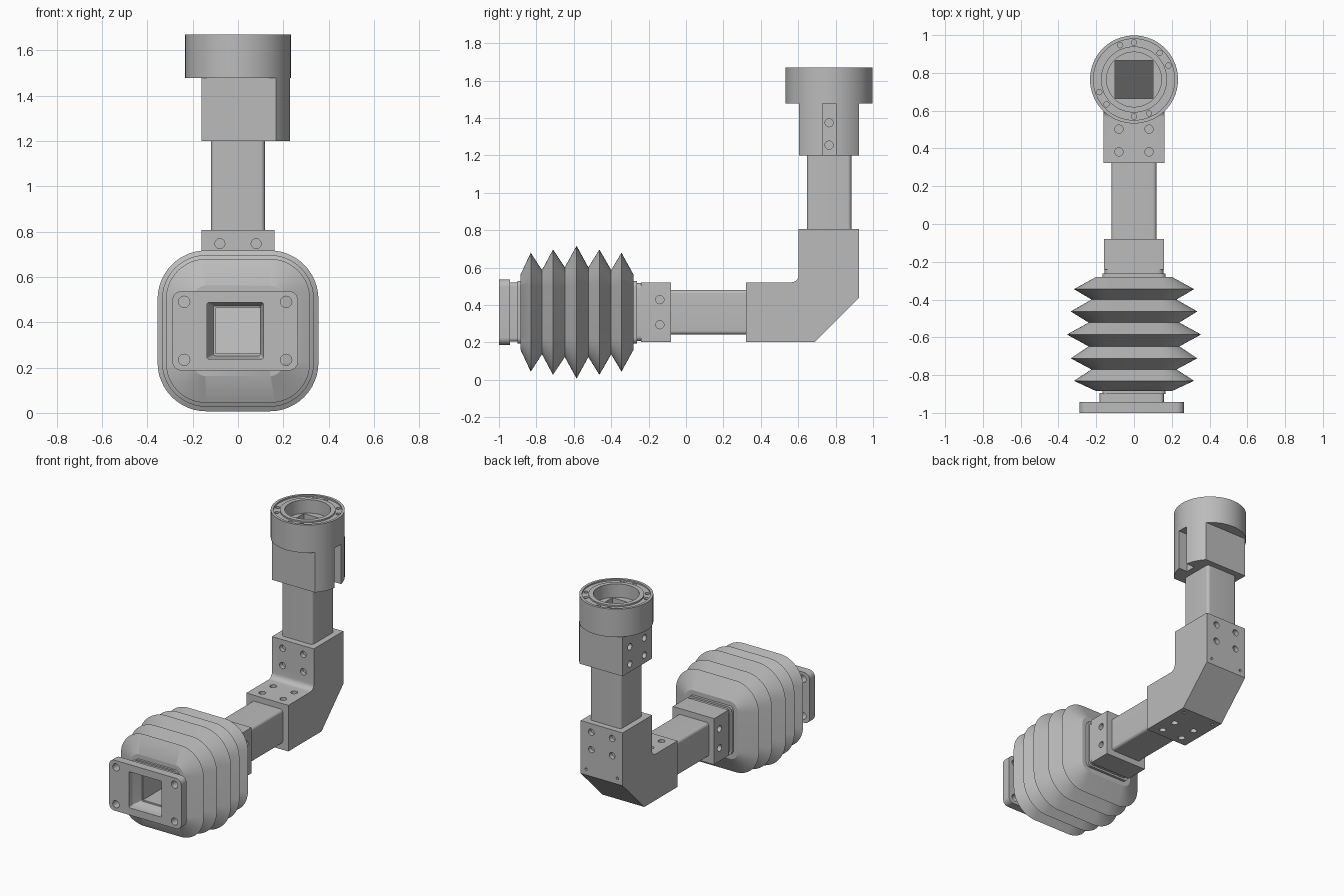
import bpy, bmesh
from math import sin, cos, pi, asin, radians
from mathutils import Vector, Matrix

if "Cube" in bpy.data.objects:
    bpy.data.objects.remove(bpy.data.objects["Cube"])

GREY = (0.5, 0.5, 0.5, 1)
mat = bpy.data.materials.new("plain grey")
mat.use_nodes = True
mat.diffuse_color = GREY
mat.node_tree.nodes["Principled BSDF"].inputs["Base Color"].default_value = GREY

AXIS_Z = 0.362   # height of the horizontal run
AXIS_Y = 0.765   # position of the upright run
CAP_R = 0.233


def finish(name, bm):
    """Turn a bmesh into an object in the scene."""
    bmesh.ops.recalc_face_normals(bm, faces=bm.faces)
    me = bpy.data.meshes.new(name)
    bm.to_mesh(me)
    bm.free()
    me.materials.append(mat)
    ob = bpy.data.objects.new(name, me)
    bpy.context.scene.collection.objects.link(ob)
    return ob


def loft(name, rings, loop=False):
    """Skin a series of point rings, capped at the ends or closed on itself."""
    bm = bmesh.new()
    vs = [[bm.verts.new(p) for p in ring] for ring in rings]
    n = len(vs[0])
    pairs = list(zip(vs, vs[1:])) + ([(vs[-1], vs[0])] if loop else [])
    for a, b in pairs:
        for i in range(n):
            j = (i + 1) % n
            bm.faces.new((a[i], a[j], b[j], b[i]))
    if not loop:
        bm.faces.new(vs[0])
        bm.faces.new(vs[-1])
    return finish(name, bm)


def rounded(hx, hy, r, steps=8):
    """Rounded rectangle outline."""
    pts = []
    for q, (sx, sy) in enumerate(((1, 1), (-1, 1), (-1, -1), (1, -1))):
        for k in range(steps + 1):
            a = (q + k / steps) * pi / 2
            pts.append((sx * (hx - r) + r * cos(a), sy * (hy - r) + r * sin(a)))
    return pts


def along_y(outline, y, cx=0):
    return [(cx + u, y, AXIS_Z + v) for u, v in outline]


def along_z(outline, z):
    return [(u, AXIS_Y + v, z) for u, v in outline]


def across_x(name, profile, half):
    return loft(name, [[(x, y, z) for y, z in profile] for x in (-half, half)])


def bar_y(name, y0, y1, hx, hz, r, cx=0):
    o = rounded(hx, hz, r)
    return loft(name, [along_y(o, y0, cx), along_y(o, y1, cx)])


def circle(r, n=64):
    return [(r * cos(2 * pi * i / n), r * sin(2 * pi * i / n)) for i in range(n)]


def drills(spots, r, depth=0.03):
    """Short cylinders centred on a surface point, along the given direction."""
    bm = bmesh.new()
    for point, direction in spots:
        rot = Vector(direction).to_track_quat('Z', 'Y').to_matrix().to_4x4()
        bmesh.ops.create_cone(bm, cap_ends=True, segments=20, radius1=r, radius2=r,
                              depth=depth * 2, matrix=Matrix.Translation(point) @ rot)
    return finish("drill_cutter", bm)


def cut(ob, *cutters):
    """Subtract the cutters and keep the resulting mesh."""
    for c in cutters:
        c.hide_render = True
        m = ob.modifiers.new("cut", 'BOOLEAN')
        m.operation, m.solver, m.object = 'DIFFERENCE', 'EXACT', c
    dg = bpy.context.evaluated_depsgraph_get()
    me = bpy.data.meshes.new_from_object(ob.evaluated_get(dg))
    ob.modifiers.clear()
    ob.data = me
    for c in cutters:
        if c is not channel:
            bpy.data.objects.remove(c)


# Inner passage that runs through every part
channel = across_x("channel_cutter", [
    (-1.1, 0.262), (0.66, 0.262), (0.865, 0.467), (0.865, 1.62),
    (0.665, 1.62), (0.665, 0.462), (-1.1, 0.462)], 0.1)

# Mounting flange with a tapered mouth and four corner holes
FX = -0.0125
flange = bar_y("mounting_flange", -1, -0.942, 0.277, 0.175, 0.04, FX)
mouth = loft("mouth_cutter", [along_y(rounded(0.125, 0.125, 0.01), -1.02, FX),
                              along_y(rounded(0.125, 0.125, 0.01), -0.96, FX),
                              along_y(rounded(0.09, 0.1, 0.01), -0.86)])
neck_mouth = mouth.copy()
neck_mouth.data = mouth.data.copy()
bpy.context.scene.collection.objects.link(neck_mouth)
corners = [((FX + sx * 0.225, -0.97, AXIS_Z + sz * 0.128), (0, 1, 0))
           for sx in (-1, 1) for sz in (-1, 1)]
cut(flange, mouth, drills(corners, 0.025, 0.06))
trim = rounded(0.183, 0.143, 0.03)
inner = rounded(0.16, 0.133, 0.02)
loft("flange_trim", [along_y(o, y, FX) for o, y in
                     ((trim, -0.997), (trim, -1), (inner, -1), (inner, -0.997))], loop=True)
neck = bar_y("flange_neck", -0.942, -0.895, 0.17, 0.158, 0.02, FX)
cut(neck, neck_mouth)

# Bellows: folds alternate between valleys and peaks
valleys = (0.2, 0.225, 0.24, 0.24, 0.225, 0.2)
peaks = (0.318, 0.335, 0.355, 0.335, 0.318)
valley_y = (-0.885, -0.77, -0.648, -0.522, -0.4, -0.28)
peak_y = (-0.83, -0.711, -0.585, -0.463, -0.345)
folds = sorted(list(zip(valley_y, valleys)) + list(zip(peak_y, peaks)))
bellows = loft("bellows", [along_y(rounded(h, h, h - 0.14, 12), y) for y, h in folds])
cut(bellows, channel)
for name, y0, y1, h in (("front_clamp_ring", -0.9, -0.88, 0.168),
                        ("rear_clamp_ring", -0.285, -0.262, 0.168),
                        ("rear_clamp_lip", -0.262, -0.238, 0.155)):
    cut(bar_y(name, y0, y1, h, h, 0.03), channel)

# Collar behind the bellows
collar = bar_y("collar", -0.24, -0.08, 0.16, 0.16, 0.004)
cut(collar, channel, drills([((s * 0.16, -0.14, AXIS_Z + d), (1, 0, 0))
                             for s in (-1, 1) for d in (-0.067, 0.067)], 0.022))

# Horizontal and upright tubes
tube = rounded(0.119, 0.119, 0.02)
cut(loft("horizontal_tube", [along_y(tube, -0.1), along_y(tube, 0.36)]), channel)
cut(loft("upright_tube", [along_z(tube, 0.76), along_z(tube, 1.24)]), channel)

# Elbow with a cut-off outer corner and a filleted inner corner
fillet = [(0.565 + 0.037 * cos(a), 0.559 - 0.037 * sin(a))
          for a in (radians(d) for d in range(0, 91, 15))]
elbow = across_x("elbow", [(0.322, 0.202), (0.687, 0.202), (0.925, 0.44), (0.925, 0.807),
                           (0.602, 0.807)] + fillet + [(0.322, 0.522)], 0.161)
bolts = []
for x in (-0.08, 0.08):
    for step in (0.06, 0.18):
        bolts += [((x, 0.322 + step, z), (0, 0, 1)) for z in (0.202, 0.522)]
        bolts += [((x, y, 0.807 - step), (0, 1, 0)) for y in (0.602, 0.925)]
pins = [p for x in (-0.12, 0.12)
        for p in (((x, 0.925, 0.48), (0, 1, 0)), ((x, 0.645, 0.202), (0, 0, 1)))]
cut(elbow, channel, drills(bolts, 0.022), drills(pins, 0.009, 0.015))

# Head block: round on one side with a slot, flat on the other three
edge, slot = asin(0.161 / CAP_R), asin(0.036 / CAP_R)
arc = [(CAP_R * cos(a), CAP_R * sin(a))
       for a in (slot + (edge - slot) * k / 8 for k in range(9))]
side = [(0.165, 0.036)] + arc + [(-0.161, 0.161)]
outline = side + [(x, -y) for x, y in reversed(side)]
block = loft("head_block", [along_z(outline, 1.2), along_z(outline, 1.48)])
head_bolts = [((0.165, AXIS_Y, z), (1, 0, 0)) for z in (1.255, 1.375)]
head_bolts += [((-0.161, AXIS_Y + d, z), (1, 0, 0))
               for d in (-0.08, 0.08) for z in (1.255, 1.375)]
cut(block, channel, drills(head_bolts, 0.022))

# Round head: lower disc and grooved upper ring with bolt holes
disc = circle(CAP_R)
cut(loft("head_disc", [along_z(disc, 1.477), along_z(disc, 1.577)]), channel)
ring_profile = ((CAP_R, 1.577), (CAP_R, 1.67), (0.215, 1.67), (0.215, 1.66),
                (0.175, 1.66), (0.175, 1.67), (0.145, 1.67), (0.145, 1.577))
ring = loft("head_ring", [along_z(circle(r), z) for r, z in ring_profile], loop=True)
ring_bolts = [((0.196 * cos(radians(a)), AXIS_Y + 0.196 * sin(radians(a)), 1.66), (0, 0, 1))
              for a in (22, 46, 90, 112, 200, 222, 270, 294)]
cut(ring, drills(ring_bolts, 0.014))

bpy.data.objects.remove(channel)

# Smooth curved surfaces while keeping hard edges
for ob in bpy.context.scene.objects:
    if ob.type == 'MESH':
        ob.data.shade_smooth()
        ob.data.set_sharp_from_angle(angle=radians(25))
